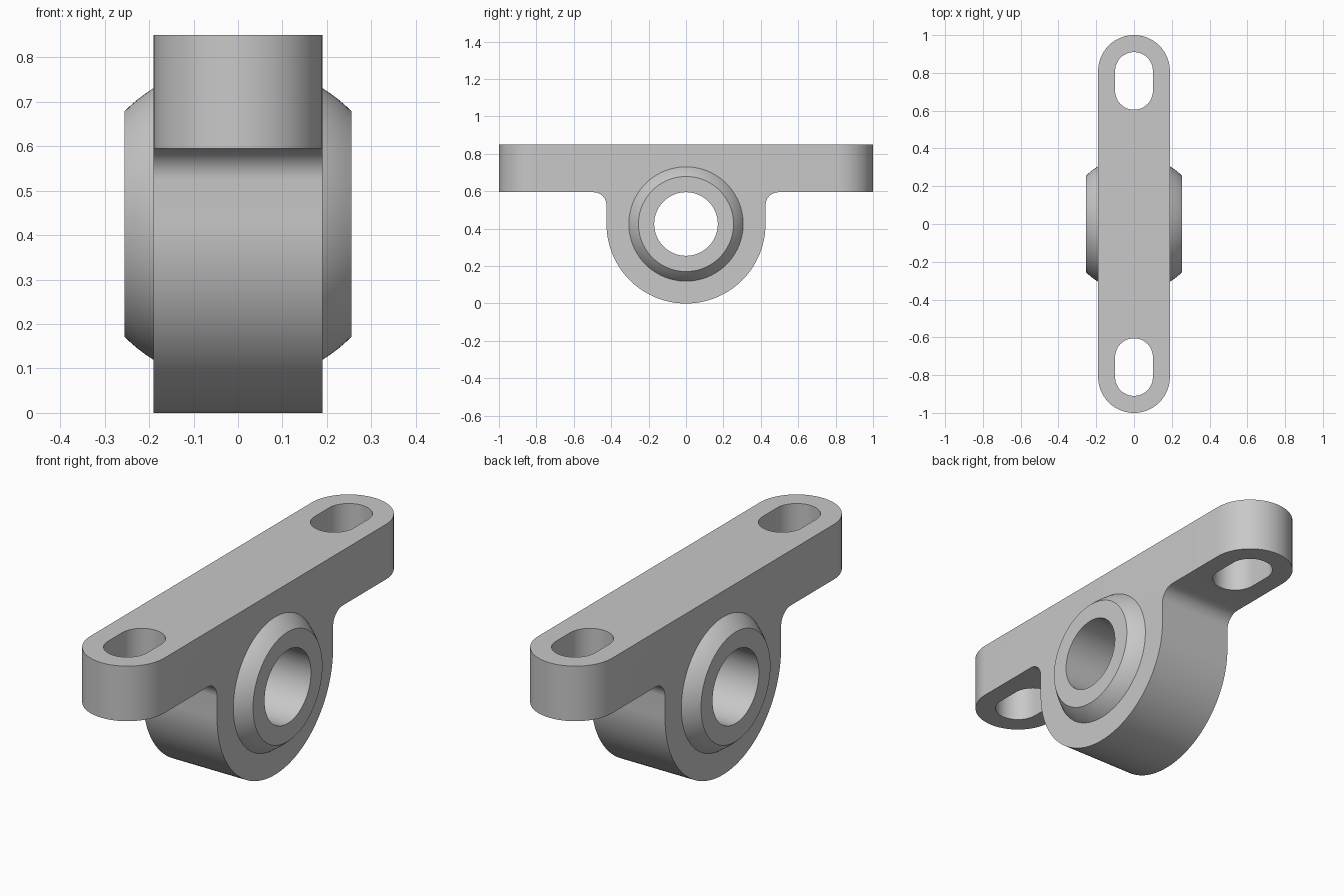
import bpy, bmesh
from math import sin, cos, pi, sqrt, asin
from mathutils import Vector

cube = bpy.data.objects.get("Cube")
if cube:
    bpy.data.objects.remove(cube, do_unlink=True)

# Main dimensions
HALF_WIDTH = 0.19
TOP, ARM_BOTTOM = 0.85, 0.595
HUB_R = HUB_Z = 0.425
FILLET = 0.07
BALL_R, BALL_HALF, BORE_R = 0.36, 0.255, 0.17

steel = bpy.data.materials.new("light_grey_metal")
steel.use_nodes = True
grey = (0.58, 0.58, 0.58, 1)
steel.diffuse_color = grey
steel.node_tree.nodes["Principled BSDF"].inputs["Base Color"].default_value = grey


def arc(cx, cy, r, start, end, steps=32):
    angles = [start + (end - start) * i / steps for i in range(steps + 1)]
    return [(cx + r * cos(a), cy + r * sin(a)) for a in angles]


def slot_outline(r, y_low, y_high):
    return arc(0, y_high, r, 0, pi) + arc(0, y_low, r, pi, 2 * pi)


def finish(name, bm):
    bmesh.ops.recalc_face_normals(bm, faces=bm.faces)
    mesh = bpy.data.meshes.new(name)
    bm.to_mesh(mesh)
    bm.free()
    mesh.materials.append(steel)
    obj = bpy.data.objects.new(name, mesh)
    bpy.context.collection.objects.link(obj)
    return obj


def prism(name, outline, place, low, high):
    """Extrude a 2D outline from low to high along the axis set by place."""
    bm = bmesh.new()
    face = bm.faces.new([bm.verts.new(place(a, b, low)) for a, b in outline])
    new = bmesh.ops.extrude_face_region(bm, geom=[face])["geom"]
    shift = Vector(place(0, 0, high)) - Vector(place(0, 0, low))
    bmesh.ops.translate(bm, vec=shift, verts=[v for v in new if isinstance(v, bmesh.types.BMVert)])
    return finish(name, bm)


def select(obj):
    bpy.ops.object.select_all(action='DESELECT')
    obj.select_set(True)
    bpy.context.view_layer.objects.active = obj


def cut(obj, tool, operation='DIFFERENCE'):
    mod = obj.modifiers.new("cut", 'BOOLEAN')
    mod.operation, mod.solver, mod.object = operation, 'EXACT', tool
    select(obj)
    bpy.ops.object.modifier_apply(modifier=mod.name)
    bpy.data.objects.remove(tool, do_unlink=True)


def along_x(a, b, t):
    return (t, a, b)


def along_z(a, b, t):
    return (a, b, t)


# Housing: side profile with round hub, filleted into the mounting arms
right_half = [(1.1, TOP), (1.1, ARM_BOTTOM)]
right_half += arc(HUB_R + FILLET, ARM_BOTTOM - FILLET, FILLET, pi / 2, pi, 12)
left_half = [(-y, z) for y, z in reversed(right_half)]
hub = arc(0, HUB_Z, HUB_R, 0, -pi, 72)
housing = prism("housing", right_half + hub + left_half, along_x, -0.3, 0.3)

# Trim to the rounded plan shape
end = 1 - HALF_WIDTH
cut(housing, prism("plan_trim", slot_outline(HALF_WIDTH, -end, end), along_z, -0.1, 1), 'INTERSECT')

# Bolt slots in both arms
for low, high in ((0.705, 0.81), (-0.81, -0.705)):
    cut(housing, prism("slot_cutter", slot_outline(0.1, low, high), along_z, 0.5, 1))

# Opening that holds the ball
opening = arc(0, HUB_Z, 0.28, 0, 2 * pi, 64)[:-1]
cut(housing, prism("opening_cutter", opening, along_x, -0.4, 0.4))

# Ball insert: spherical band with flat ends and a through bore
lean = asin(BALL_HALF / BALL_R)
profile = [(x, r) for r, x in arc(0, 0, BALL_R, -lean, lean, 28)]
profile += [(BALL_HALF, BORE_R), (-BALL_HALF, BORE_R)]
bm = bmesh.new()
ring = [bm.verts.new((x, 0, HUB_Z + r)) for x, r in profile]
edges = [bm.edges.new((v, ring[i - 1])) for i, v in enumerate(ring)]
bmesh.ops.spin(bm, geom=ring + edges, cent=(0, 0, HUB_Z), axis=(1, 0, 0),
               angle=2 * pi, steps=96, use_duplicate=False)
bmesh.ops.remove_doubles(bm, verts=bm.verts, dist=0.0005)
ball = finish("ball_insert", bm)

for obj in (housing, ball):
    select(obj)
    bpy.ops.object.shade_smooth_by_angle(angle=pi / 6)
